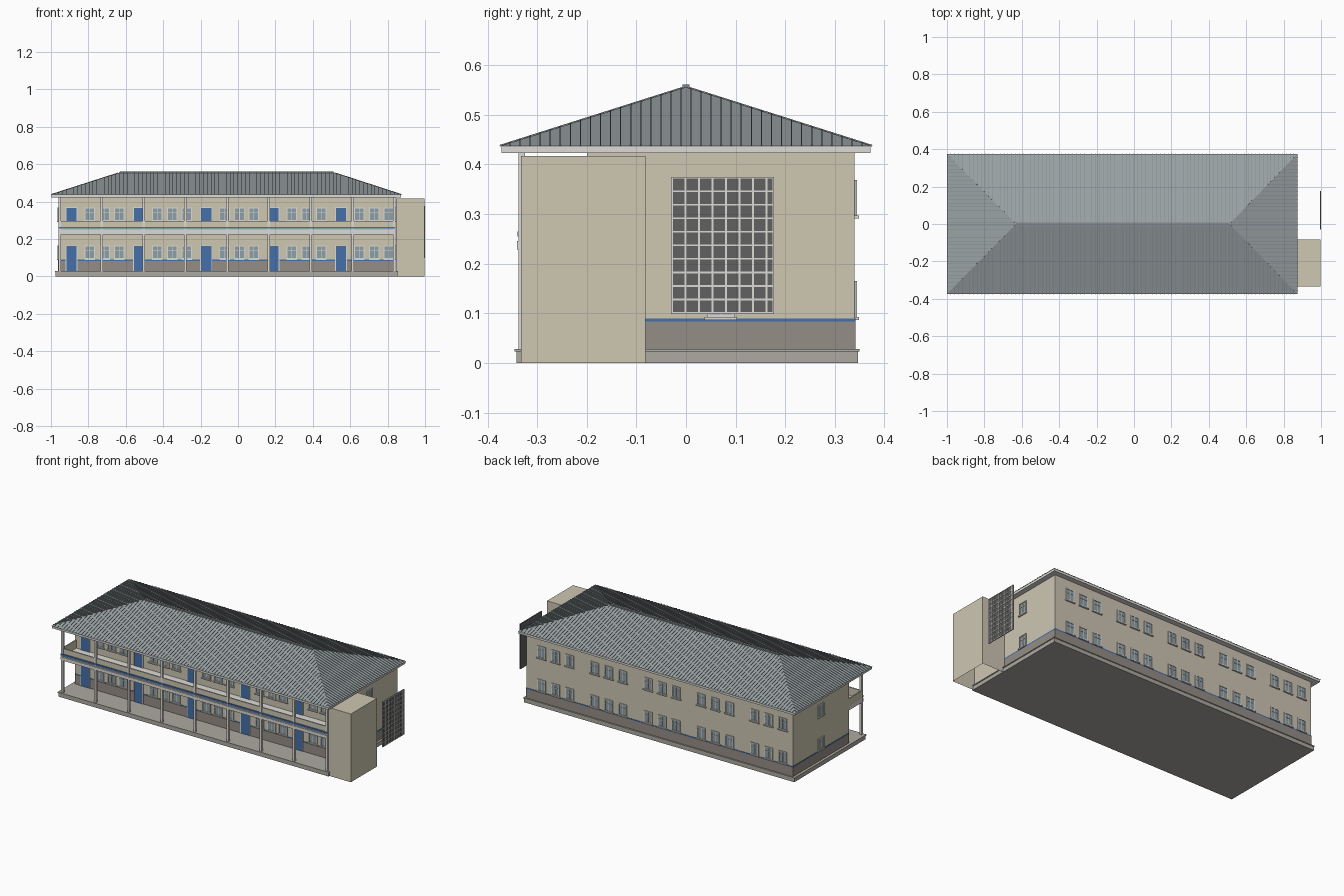
import bpy, bmesh
from math import pi
from mathutils import Matrix, Vector

if "Cube" in bpy.data.objects:
    bpy.data.objects.remove(bpy.data.objects["Cube"])

def mat(name, r, g, b):
    m = bpy.data.materials.new(name)
    m.diffuse_color = (r, g, b, 1)
    m.use_nodes = True
    m.node_tree.nodes["Principled BSDF"].inputs["Base Color"].default_value = m.diffuse_color
    return m

WALL = mat("wall_beige", .62, .57, .45)
DADO = mat("dado_brown", .30, .27, .24)
BLUE = mat("paint_blue", .06, .16, .40)
ROOF = mat("roof_metal", .32, .36, .37)
SEAM = mat("roof_seam", .24, .27, .28)
WHITE = mat("trim_light", .72, .71, .67)
GLASS = mat("glass", .27, .35, .39)
STONE = mat("plinth_grey", .42, .40, .36)
DARK = mat("grille_dark", .12, .12, .12)

parts = {}

def box(name, material, x0, x1, y0, y1, z0, z1, frame=Matrix()):
    """Add a box to the named part, optionally in a local frame."""
    bm = parts.setdefault(name, (bmesh.new(), material))[0]
    m = Matrix.Translation(((x0 + x1) / 2, (y0 + y1) / 2, (z0 + z1) / 2))
    s = Matrix.Diagonal((x1 - x0, y1 - y0, z1 - z0, 1))
    bmesh.ops.create_cube(bm, size=1, matrix=frame @ m @ s)

def facade(x, y, angle):
    """Local frame on a wall: -y points out of the wall."""
    return Matrix.Translation((x, y, 0)) @ Matrix.Rotation(angle, 4, 'Z')

def window(f, z0, w=.056, h=.072):
    z1, a, t = z0 + h, w / 2, .005
    box("window_glass", GLASS, -a, a, -.002, .002, z0, z1, f)
    for s in (-1, 1):
        c = s * (a - t / 2)
        box("window_frames", WHITE, c - t / 2, c + t / 2, -.005, .002, z0, z1, f)
    for z in (z0, z1 - t):
        box("window_frames", WHITE, -a, a, -.005, .002, z, z + t, f)
    box("window_frames", WHITE, -.0015, .0015, -.004, .002, z0, z1, f)
    box("window_frames", WHITE, -a, a, -.004, .002, z0 + h * .62, z0 + h * .62 + .003, f)
    box("window_sills", WHITE, -a - .005, a + .005, -.009, .002, z0 - .006, z0, f)

X0, X1, YF, YB = -.96, .84, -.20, .34
LEVELS = (.093, .297)

# plinth and main body
box("plinth", STONE, -.975, .852, -.342, .347, 0, .023)
box("plinth", STONE, -.978, .856, -.346, .350, .023, .028)
box("main_walls", WALL, X0, X1, YF, YB, .028, .425)

# painted dado and stripe, split at the front doors and end windows
def dado(x0, x1, y0, y1):
    box("dado", DADO, x0, x1, y0, y1, .028, .083)
    box("dado_stripe", BLUE, x0, x1, y0, y1, .083, .090)
e = .002
dado(X0 - e, X1 + e, YB, YB + e)
dado(X0 - e, X0, YF, YB)
dado(X1, X1 + e, YF, YB)

# five rooms: a door and three windows in front, three windows behind
prev = X0
for i in range(5):
    r = X0 + .36 * i
    d = r + .070
    dado(prev, d - .032, YF - e, YF)
    prev = d + .032
    for z0, z1 in ((.028, .162), (.248, .366)):
        box("doors", BLUE, d - .027, d + .027, YF - .004, YF, z0, z1)
        for s in (-1, 1):
            box("door_frames", WHITE, d + s * .029 - .002, d + s * .029 + .002,
                YF - .006, YF, z0, z1)
        box("door_frames", WHITE, d - .031, d + .031, YF - .006, YF, z1, z1 + .004)
    for z in LEVELS:
        for k in (.168, .248, .325):
            window(facade(r + k, YF, 0), z)
        for k in (.067, .162, .257):
            window(facade(r + k, YB, pi), z)
dado(prev, X1, YF - e, YF)

# end wall windows
for z in LEVELS:
    window(facade(X0, .07, -pi / 2), z)
    window(facade(X1, .07, pi / 2), z)

# veranda columns, upper walkway and parapet
for i in range(9):
    x = -.952 + .2235 * i
    box("veranda_columns", WHITE, x - .0065, x + .0065, -.338, -.325, .028, .425)
box("walkway_slab", WHITE, X0, X1, -.338, YF, .225, .248)
box("parapet", WALL, X0, X1, -.334, -.326, .248, .297)
box("parapet", WALL, X0, X0 + .008, -.326, YF, .248, .297)
box("parapet_stripe", BLUE, X0 - .001, X1, -.340, -.334, .255, .265)
box("walkway_edge", WHITE, X0 - .001, X1, -.341, -.334, .229, .246)

# roof: fascia, hipped shell, seams and ridge cap
RX0, RX1, RY, ZE, ZR = -1.0, .875, .375, .437, .556
RA, RB = -.63, .51
box("fascia", WHITE, RX0 + .003, RX1 - .003, -RY + .003, RY - .003, .423, ZE)
bm = bmesh.new()
v = [bm.verts.new(p) for p in ((RX0, -RY, ZE), (RX1, -RY, ZE), (RX1, RY, ZE),
                               (RX0, RY, ZE), (RA, 0, ZR), (RB, 0, ZR))]
for f in ((0, 1, 5, 4), (1, 2, 5), (2, 3, 4, 5), (3, 0, 4), (3, 2, 1, 0)):
    bm.faces.new([v[i] for i in f])
parts["hipped_roof"] = (bm, ROOF)

def seam(a, b):
    """Thin standing seam from eave point a to upper point b."""
    a, b = Vector(a), Vector(b)
    d = b - a
    if d.length < .01:
        return
    x = d.normalized()
    y = Vector((0, 0, 1)).cross(x).normalized()
    z = x.cross(y)
    f = Matrix((x, y, z)).transposed().to_4x4()
    f.translation = a
    box("roof_seams", SEAM, 0, d.length, -.0012, .0012, -.001, .0025, f)

n = 92
for i in range(1, n):
    x = RX0 + (RX1 - RX0) * i / n
    t = min(1, (x - RX0) / (RA - RX0), (RX1 - x) / (RX1 - RB))
    for s in (-1, 1):
        seam((x, s * RY, ZE), (x, s * RY * (1 - t), ZE + (ZR - ZE) * t))
for i in range(1, 37):
    y = -RY + 2 * RY * i / 37
    t = 1 - abs(y) / RY
    for xe, xr in ((RX0, RA), (RX1, RB)):
        seam((xe, y, ZE), (xe + (xr - xe) * t, y, ZE + (ZR - ZE) * t))
box("ridge_cap", SEAM, RA, RB, -.007, .007, ZR - .004, ZR + .005)

# stair tower, open underneath
box("stair_tower", WALL, X1 + .004, .996, -.333, -.082, 0, .417)
bm = parts["stair_tower"][0]
bm.normal_update()
bmesh.ops.delete(bm, geom=[f for f in bm.faces if f.normal.z < -.9], context='FACES_ONLY')

# ventilation grille beside the tower
GY0, GY1, GZ0, GZ1 = -.03, .177, .099, .375
box("grille_panel", DARK, .994, .998, GY0, GY1, GZ0, GZ1)
for i in range(8):
    y = GY0 + .0018 + .0272 * i
    box("grille_bars", WHITE, .997, 1.0, y - .0018, y + .0018, GZ0, GZ1)
box("grille_bars", WHITE, .997, 1.0, GY1 - .003, GY1, GZ0, GZ1)
for i in range(11):
    z = GZ0 + .0018 + (GZ1 - GZ0 - .0036) * i / 10
    box("grille_bars", WHITE, .997, 1.0, GY0, GY1, z - .0018, z + .0018)

# turn every part into an object
for name, (bm, material) in parts.items():
    me = bpy.data.meshes.new(name)
    bm.to_mesh(me)
    bm.free()
    me.materials.append(material)
    bpy.context.collection.objects.link(bpy.data.objects.new(name, me))
